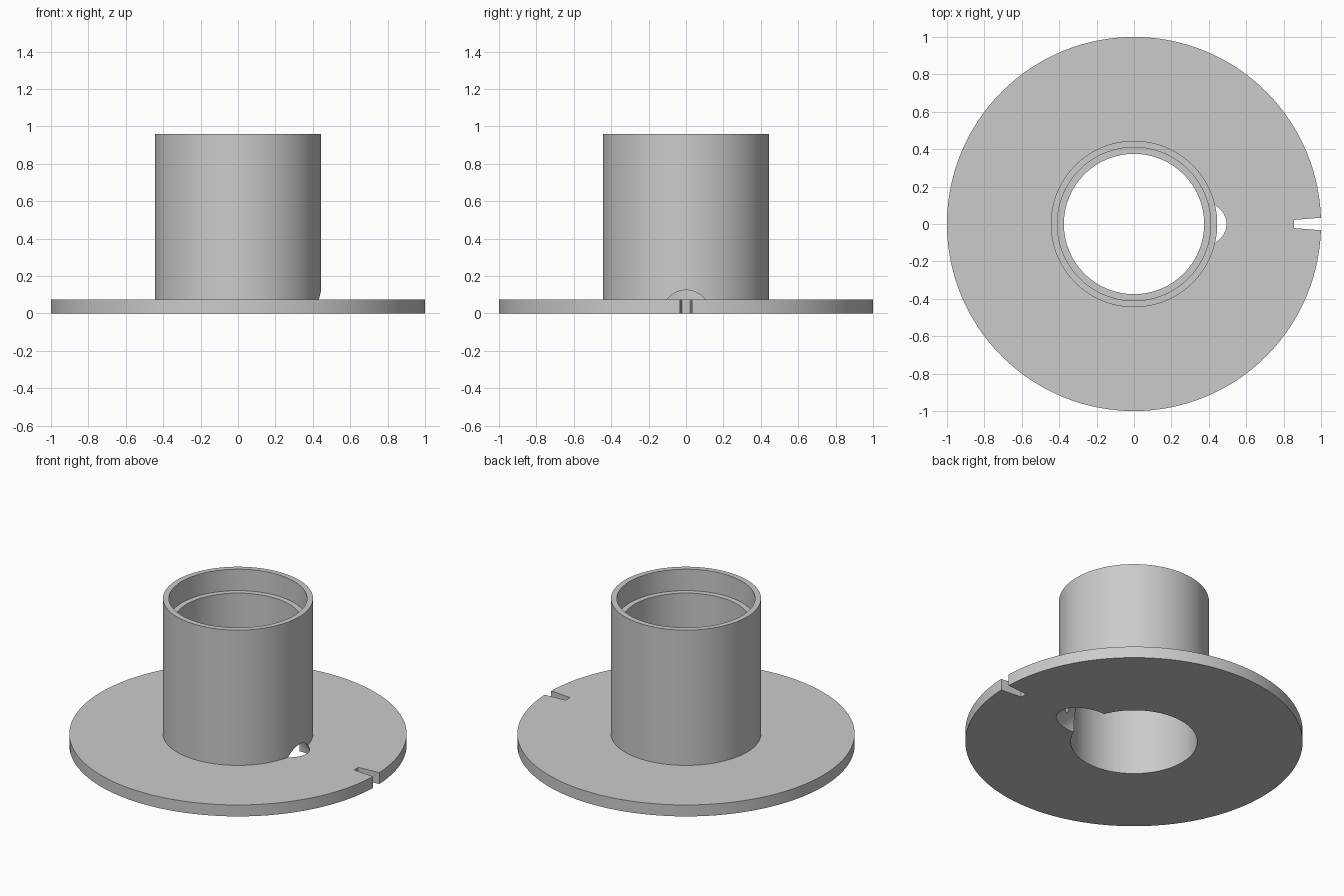
import bpy, bmesh, math
from mathutils import Matrix

if "Cube" in bpy.data.objects:
    bpy.data.objects.remove(bpy.data.objects["Cube"], do_unlink=True)

SEGMENTS = 128
FLANGE_R, FLANGE_H = 1.0, 0.075
HUB_R, HUB_H = 0.445, 0.96
BORE_R, RECESS_R, LEDGE_Z = 0.375, 0.41, 0.82

# Plain grey plastic
grey = bpy.data.materials.new("grey plastic")
grey.use_nodes = True
colour = (0.6, 0.6, 0.6, 1)
grey.diffuse_color = colour
grey.node_tree.nodes["Principled BSDF"].inputs["Base Color"].default_value = colour


def add_object(name, bm):
    bmesh.ops.recalc_face_normals(bm, faces=bm.faces)
    mesh = bpy.data.meshes.new(name)
    bm.to_mesh(mesh)
    bm.free()
    mesh.materials.append(grey)
    obj = bpy.data.objects.new(name, mesh)
    bpy.context.collection.objects.link(obj)
    return obj


def lathe(name, profile):
    """Revolve a closed (radius, height) outline around z."""
    bm = bmesh.new()
    rings = []
    for r, z in profile:
        angles = [math.tau * i / SEGMENTS for i in range(SEGMENTS)]
        rings.append([bm.verts.new((r * math.cos(a), r * math.sin(a), z)) for a in angles])
    for k, ring in enumerate(rings):
        nxt = rings[(k + 1) % len(rings)]
        for i in range(SEGMENTS):
            j = (i + 1) % SEGMENTS
            bm.faces.new((ring[i], ring[j], nxt[j], nxt[i]))
    return add_object(name, bm)


def cut(target, cutter):
    """Subtract the cutter and discard it."""
    cutter.hide_render = True
    mod = target.modifiers.new("cut", "BOOLEAN")
    mod.operation = "DIFFERENCE"
    mod.solver = "EXACT"
    mod.object = cutter
    bpy.context.view_layer.objects.active = target
    bpy.ops.object.modifier_apply(modifier=mod.name)
    bpy.data.objects.remove(cutter, do_unlink=True)


# Flange and stepped hollow hub in one revolved body
spool = lathe("flanged_hub", [
    (BORE_R, 0), (FLANGE_R, 0), (FLANGE_R, FLANGE_H), (HUB_R, FLANGE_H),
    (HUB_R, HUB_H), (RECESS_R, HUB_H), (RECESS_R, LEDGE_Z), (BORE_R, LEDGE_Z)])

# Slanted round hole through flange and hub wall
bm = bmesh.new()
bmesh.ops.create_cone(bm, cap_ends=True, segments=64, radius1=0.14, radius2=0.14, depth=0.8,
                      matrix=Matrix.Translation((0.372, 0, 0)) @ Matrix.Rotation(-math.pi / 4, 4, "Y"))
cut(spool, add_object("hole_cutter", bm))

# Tapered slot in the rim, wider towards the outside
bm = bmesh.new()
outline = [(0.855, -0.022), (1.1, -0.041), (1.1, 0.041), (0.855, 0.022)]
face = bm.faces.new([bm.verts.new((x, y, -0.1)) for x, y in outline])
sides = bmesh.ops.extrude_face_region(bm, geom=[face])
top = [v for v in sides["geom"] if isinstance(v, bmesh.types.BMVert)]
bmesh.ops.translate(bm, verts=top, vec=(0, 0, 0.3))
cut(spool, add_object("slot_cutter", bm))

# Smooth walls with crisp edges
bpy.ops.object.select_all(action="DESELECT")
spool.select_set(True)
bpy.context.view_layer.objects.active = spool
bpy.ops.object.shade_smooth_by_angle(angle=math.radians(30))
